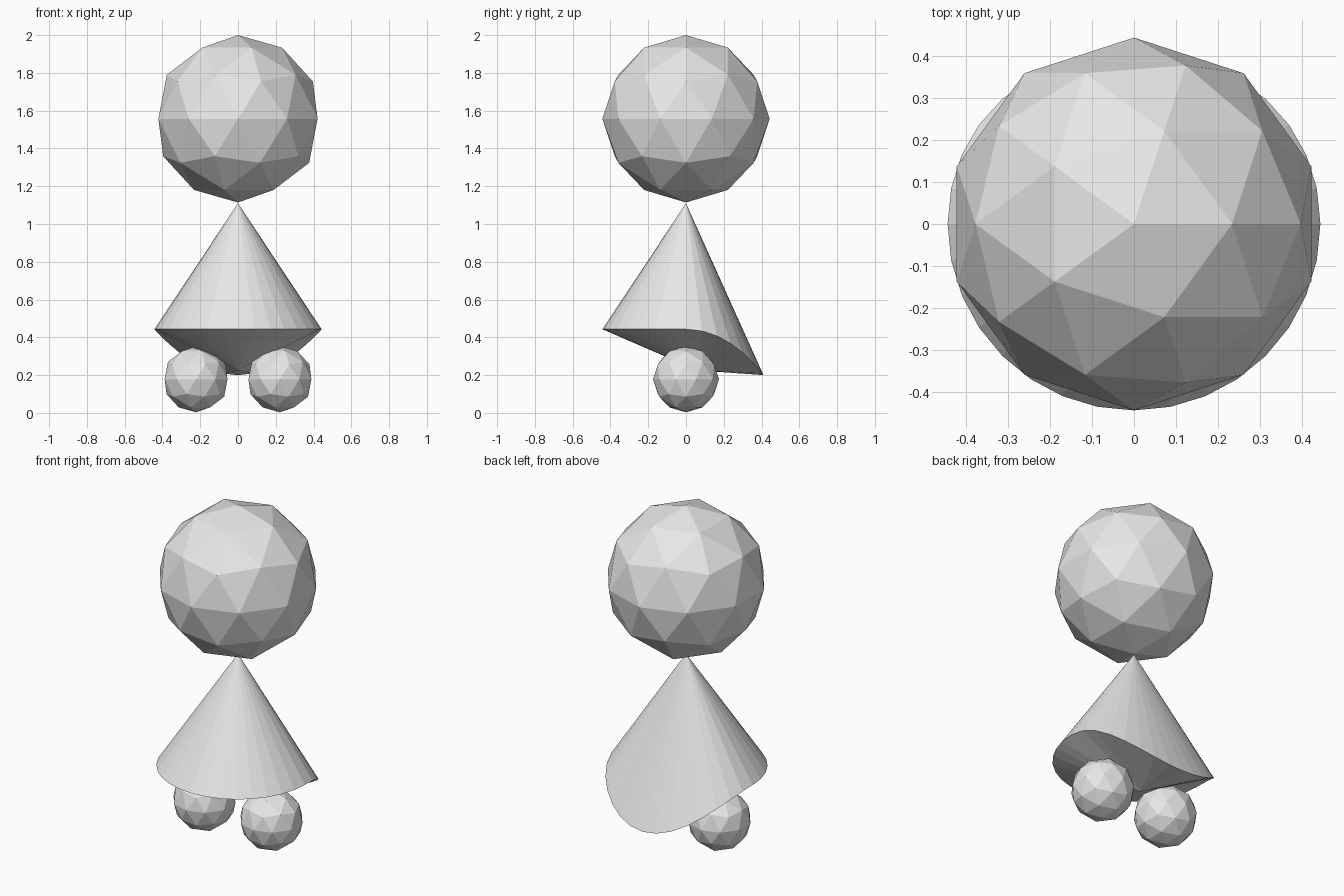
import bpy, bmesh, math

if "Cube" in bpy.data.objects:
    bpy.data.objects.remove(bpy.data.objects["Cube"])

# one plain grey for everything
grey = bpy.data.materials.new("plain_grey")
grey.diffuse_color = (0.8, 0.8, 0.8, 1)
grey.use_nodes = True
grey.node_tree.nodes["Principled BSDF"].inputs["Base Color"].default_value = grey.diffuse_color


def ball(name, radius, x, z):
    bpy.ops.mesh.primitive_ico_sphere_add(subdivisions=2, radius=radius, location=(x, 0, z))
    ob = bpy.context.object
    ob.name = name
    ob.data.materials.append(grey)


# head and feet: faceted balls
ball("head", 0.443, 0, 1.557)
ball("left_foot", 0.175, -0.222, 0.178)
ball("right_foot", 0.175, 0.222, 0.178)

# body: cone whose rim sags towards the back, closed by a fan to a lowered centre
R, RIM, N = 0.443, 0.443, 32
bm = bmesh.new()
apex = bm.verts.new((0, 0, 1.11))
centre = bm.verts.new((0, 0.06, 0.225))
rim = []
for i in range(N):
    a = 2 * math.pi * i / N
    back = max(0, math.sin(a)) ** 2
    rim.append(bm.verts.new((R * math.cos(a), R * math.sin(a) - 0.033 * back, RIM - 0.243 * back)))
for i in range(N):
    p, q = rim[i], rim[(i + 1) % N]
    bm.faces.new((p, q, apex))
    bm.faces.new((q, p, centre))
mesh = bpy.data.meshes.new("body")
bm.to_mesh(mesh)
bm.free()
mesh.materials.append(grey)
bpy.context.collection.objects.link(bpy.data.objects.new("body", mesh))
